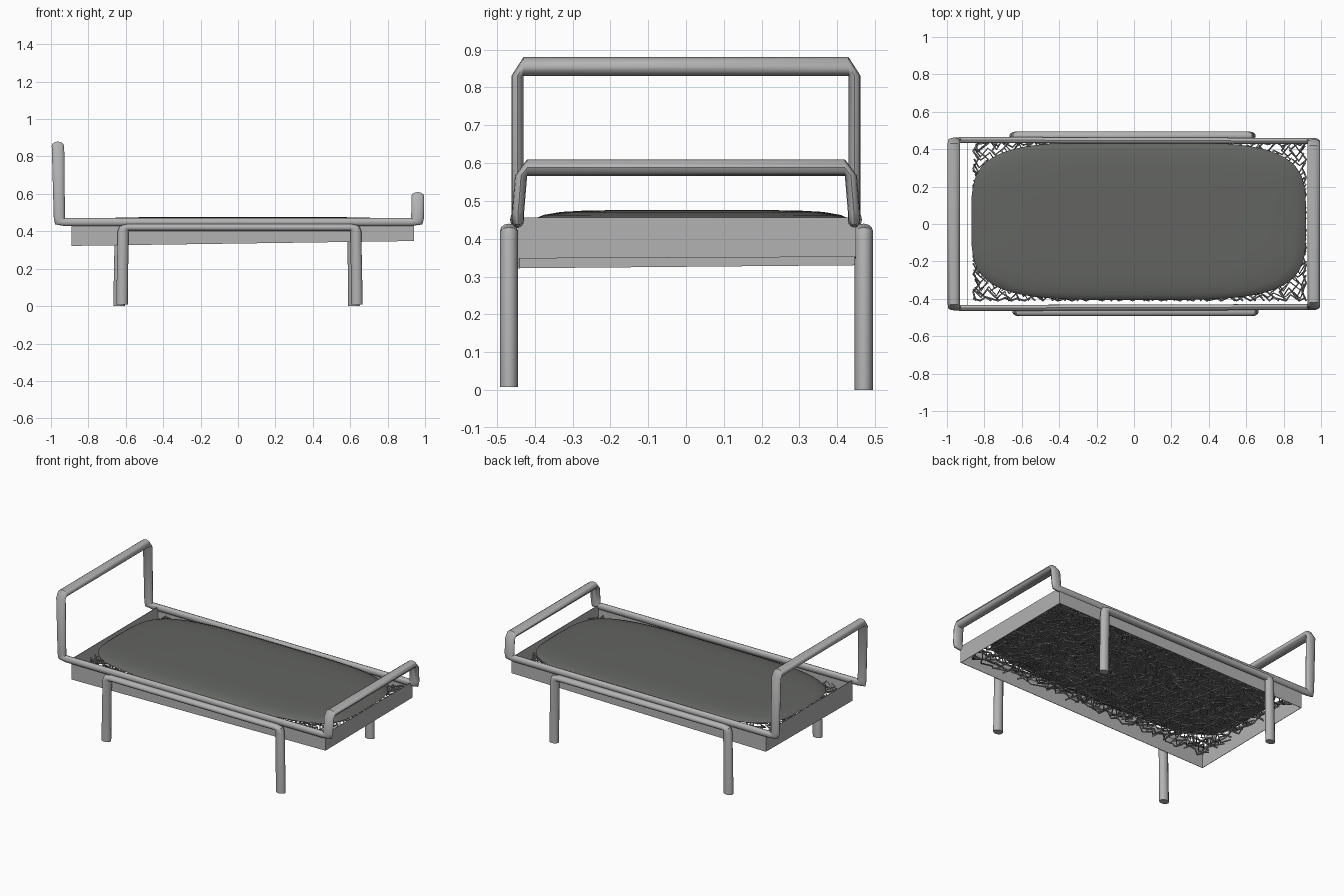
import bpy, bmesh, math, random
from mathutils import Vector

if "Cube" in bpy.data.objects:
    bpy.data.objects.remove(bpy.data.objects["Cube"])

random.seed(4)


def material(name, rgb):
    m = bpy.data.materials.new(name)
    m.diffuse_color = (*rgb, 1)
    m.use_nodes = True
    m.node_tree.nodes["Principled BSDF"].inputs["Base Color"].default_value = m.diffuse_color
    return m


METAL = material("grey metal", (0.45, 0.45, 0.45))
CLOTH = material("dark grey cloth", (0.125, 0.13, 0.12))
WIRE = material("wire grey", (0.3, 0.3, 0.3))


def loft(name, rings, mat, closed=False, angle=40):
    """Skin a list of point rings; open lofts get end caps."""
    bm = bmesh.new()
    vs = [[bm.verts.new(p) for p in r] for r in rings]
    n = len(vs[0])
    pairs = list(zip(vs, vs[1:])) + ([(vs[-1], vs[0])] if closed else [])
    for a, b in pairs:
        for i in range(n):
            j = (i + 1) % n
            bm.faces.new((a[i], a[j], b[j], b[i]))
    if not closed:
        bm.faces.new(vs[0])
        bm.faces.new(vs[-1])
    bmesh.ops.remove_doubles(bm, verts=bm.verts, dist=0.0002)
    bmesh.ops.recalc_face_normals(bm, faces=bm.faces)
    return finish(name, bm, mat, angle)


def finish(name, bm, mat, angle=None):
    me = bpy.data.meshes.new(name)
    bm.to_mesh(me)
    bm.free()
    ob = bpy.data.objects.new(name, me)
    bpy.context.collection.objects.link(ob)
    me.materials.append(mat)
    if angle:
        bpy.context.view_layer.objects.active = ob
        ob.select_set(True)
        bpy.ops.object.shade_smooth_by_angle(angle=math.radians(angle))
        ob.select_set(False)
    return ob


def ellipse(c, a, b, n=12):
    c, a, b = Vector(c), Vector(a), Vector(b)
    return [c + a * math.cos(2 * math.pi * i / n) + b * math.sin(2 * math.pi * i / n)
            for i in range(n)]


def flip(ring, axis):
    out = []
    for p in ring:
        q = p.copy()
        q[axis] = -q[axis]
        out.append(q)
    return out


# Bed frame: one closed tube through headboard, side rails and footboard
Y = (0, 0.016, 0)
half = [
    ellipse((-0.963, -0.43, 0.855), (0.033, 0, 0), (0, 0, -0.025)),
    ellipse((-0.962, -0.446, 0.83), (0.033, 0, 0), Y),
    ellipse((-0.955, -0.446, 0.47), (0.030, 0, 0), Y),
    ellipse((-0.952, -0.446, 0.453), (0.026, 0, 0.016), Y),
    ellipse((-0.925, -0.449, 0.45), (0, 0, 0.022), Y),
    ellipse((0.925, -0.444, 0.45), (0, 0, 0.022), Y),
    ellipse((0.956, -0.444, 0.453), (-0.030, 0, 0.016), Y),
    ellipse((0.960, -0.444, 0.47), (-0.034, 0, 0), Y),
    ellipse((0.961, -0.436, 0.567), (-0.034, 0, 0), Y),
    ellipse((0.961, -0.42, 0.588), (-0.034, 0, 0), (0, 0, -0.022)),
]
loft("bed_frame", half + [flip(r, 1) for r in reversed(half)], METAL, closed=True)

# Leg hoops: an upside-down U outside each rail
for name, y, dx, dz in (("front_leg_hoop", -0.468, 0.008, 0.008),
                        ("back_leg_hoop", 0.47, -0.008, 0)):
    D = (0, 0.024, 0)
    leg = [
        ellipse((-0.628, y, dz), (0.031, 0, 0), D),
        ellipse((-0.622, y, 0.402), (0.029, 0, 0), D),
        ellipse((-0.616, y, 0.416), (0.024, 0, -0.014), D),
        ellipse((-0.595, y, 0.421), (0, 0, -0.019), D),
    ]
    rings = leg + [flip(r, 0) for r in reversed(leg)]
    loft(name, [[p + Vector((dx, 0, 0)) for p in r] for r in rings], METAL)

# Skirt: four thin panels with a slightly sloping lower edge
bm = bmesh.new()
plan = [(-0.89, -0.443, 0.322), (0.94, -0.443, 0.348),
        (0.94, 0.45, 0.352), (-0.89, 0.45, 0.33)]
low = [bm.verts.new(p) for p in plan]
top = [bm.verts.new((x, y, 0.456)) for x, y, z in plan]
for i in range(4):
    j = (i + 1) % 4
    bm.faces.new((low[i], low[j], top[j], top[i]))
skirt = finish("skirt", bm, METAL)
sol = skirt.modifiers.new("thickness", "SOLIDIFY")
sol.thickness = 0.004


# Mattress: low rounded cushion
def outline(s, z, n=64):
    pts = []
    for i in range(n):
        t = 2 * math.pi * i / n
        c, d = math.cos(t), math.sin(t)
        pts.append(Vector((0.025 + 0.895 * s * math.copysign(abs(c) ** 0.5, c),
                           0.016 + 0.422 * s * math.copysign(abs(d) ** 0.5, d), z)))
    return pts


loft("mattress", [outline(s, z) for s, z in (
    (0.7, 0.428), (0.96, 0.432), (1.0, 0.444), (0.985, 0.453), (0.93, 0.463),
    (0.82, 0.471), (0.65, 0.475), (0.35, 0.476))], CLOTH, angle=60)

# Wire mesh: jittered zigzag strands under the mattress
cu = bpy.data.curves.new("wire_mesh", "CURVE")
cu.dimensions = "3D"
cu.bevel_depth = 0.005
cu.bevel_resolution = 0
X0, X1, Y0, Y1 = -0.86, 0.92, -0.41, 0.44


def strand(pts):
    sp = cu.splines.new("POLY")
    sp.points.add(len(pts) - 1)
    for q, (x, y) in zip(sp.points, pts):
        q.co = (min(max(x, X0), X1), min(max(y, Y0), Y1),
                random.uniform(0.365, 0.42), 1)


ROWS, COLS = 30, 44
for r in range(ROWS + 1):
    y = Y0 + (Y1 - Y0) * r / ROWS
    strand([(X0 + (X1 - X0) * k / COLS + random.uniform(-0.015, 0.015),
             y + (-1) ** k * 0.022 + random.uniform(-0.012, 0.012))
            for k in range(COLS + 1)])
for k in range(31):
    x = X0 + (X1 - X0) * k / 30
    strand([(x + (-1) ** r * 0.025 + random.uniform(-0.015, 0.015),
             Y0 + (Y1 - Y0) * r / 18) for r in range(19)])
cu.materials.append(WIRE)
wire = bpy.data.objects.new("wire_mesh", cu)
bpy.context.collection.objects.link(wire)
bpy.context.view_layer.objects.active = wire
wire.select_set(True)
bpy.ops.object.convert(target="MESH")
